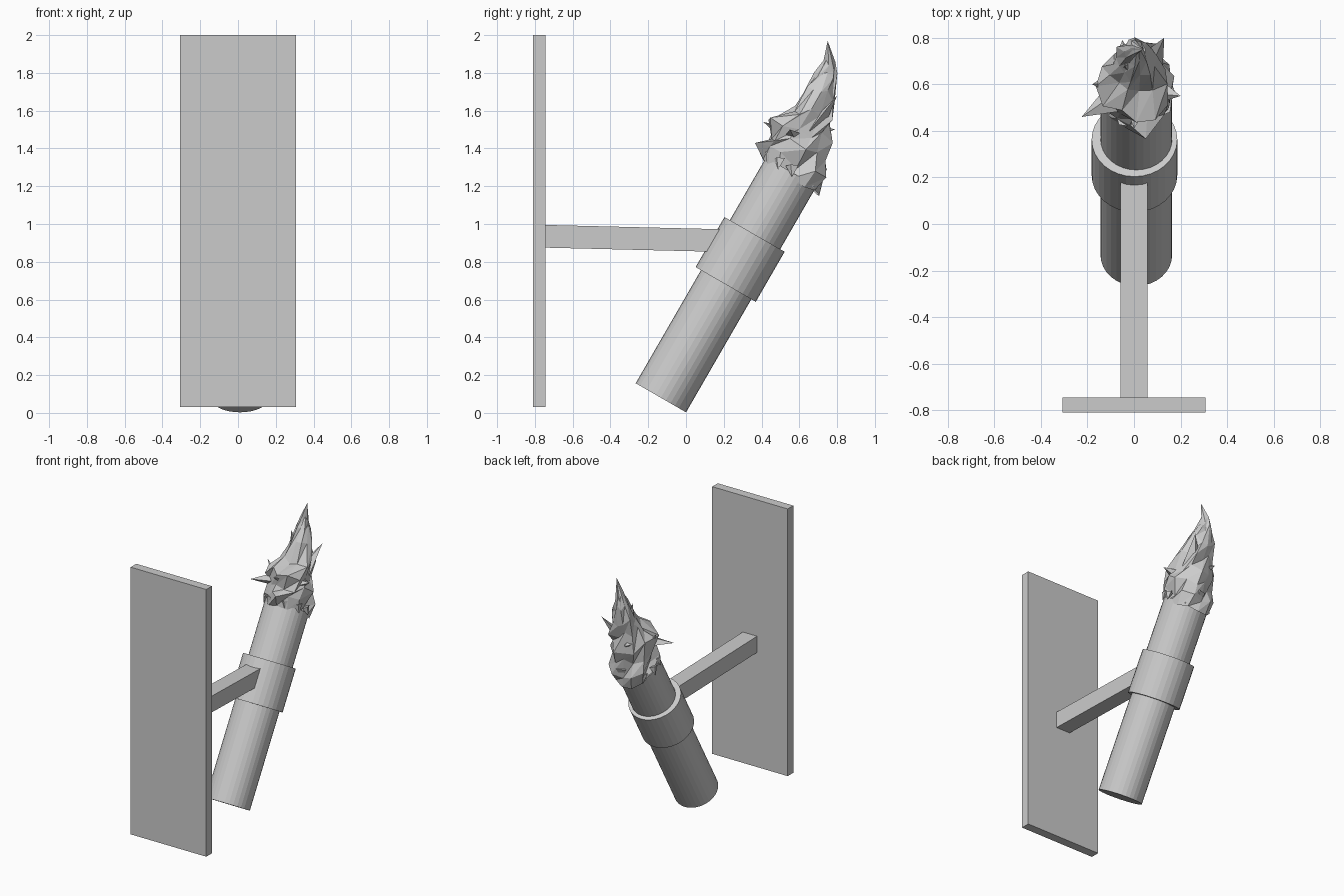
import bpy, bmesh, math, random
from mathutils import Vector, Matrix

old = bpy.data.objects.get("Cube")
if old:
    bpy.data.objects.remove(old, do_unlink=True)
random.seed(4)

grey = bpy.data.materials.new("plain grey")
grey.use_nodes = True
grey.diffuse_color = (0.6, 0.6, 0.6, 1)
grey.node_tree.nodes["Principled BSDF"].inputs["Base Color"].default_value = (0.6, 0.6, 0.6, 1)


def finish(bm, name):
    bmesh.ops.recalc_face_normals(bm, faces=bm.faces)
    mesh = bpy.data.meshes.new(name)
    bm.to_mesh(mesh)
    bm.free()
    mesh.materials.append(grey)
    obj = bpy.data.objects.new(name, mesh)
    bpy.context.collection.objects.link(obj)
    return obj


def beam(name, half_width, start, end, height):
    """Upright box of given height swept along y between two centre points (y, z)."""
    bm = bmesh.new()
    bmesh.ops.create_cube(bm, size=1)
    for v in bm.verts:
        y, z = start if v.co.y < 0 else end
        v.co = (v.co.x * 2 * half_width, y, z + v.co.z * height)
    return finish(bm, name)


def rod(name, x, base, length, radius):
    """Cylinder leaning 30 degrees back from its base centre (y, z)."""
    lean = Matrix.Rotation(math.radians(-30), 4, 'X')
    place = Matrix.Translation((x, *base)) @ lean @ Matrix.Translation((0, 0, length / 2))
    bm = bmesh.new()
    bmesh.ops.create_cone(bm, cap_ends=True, segments=32, radius1=radius,
                          radius2=radius, depth=length, matrix=place)
    return finish(bm, name)


# Wall plate, bracket arm, handle and collar
beam("wall_plate", 0.308, (-0.81, 1.015), (-0.745, 1.015), 1.97)
beam("bracket_arm", 0.058, (-0.75, 0.935), (0.2, 0.912), 0.12)
rod("torch_handle", 0.01, (-0.133, 0.08), 1.38, 0.154)
rod("holder_collar", 0.002, (0.21, 0.68), 0.306, 0.184)

# Crumpled flame body: rings of (y, z, x radius, y radius, tilt)
rings = [(0.557, 1.26, 0.15, 0.15, 30), (0.565, 1.32, 0.165, 0.2, 28),
         (0.59, 1.41, 0.165, 0.185, 20), (0.615, 1.5, 0.165, 0.18, 18),
         (0.665, 1.59, 0.14, 0.125, 15), (0.705, 1.68, 0.1, 0.095, 10),
         (0.74, 1.77, 0.055, 0.06, 0), (0.76, 1.84, 0.03, 0.035, 0)]
SIDES = 13
bm = bmesh.new()
loops = []
for i, (y, z, rx, ry, tilt) in enumerate(rings):
    loop = []
    for k in range(SIDES):
        a = math.tau * (k + 0.25 * i) / SIDES
        r = 1 if i == 0 else random.uniform(0.68, 1.08)
        dy = ry * r * math.sin(a)
        lift = random.uniform(-0.035, 0.035) if i else random.uniform(-0.03, 0.02)
        loop.append(bm.verts.new((0.01 + rx * r * math.cos(a), y + dy,
                                  z - dy * math.tan(math.radians(tilt)) + lift)))
    loops.append(loop)
for low, high in zip(loops, loops[1:]):
    for k in range(SIDES):
        n = (k + 1) % SIDES
        bm.faces.new((low[k], low[n], high[n]))
        bm.faces.new((low[k], high[n], high[k]))
tip = bm.verts.new((0.04, 0.75, 1.97))
for k in range(SIDES):
    bm.faces.new((loops[-1][k], loops[-1][(k + 1) % SIDES], tip))


def spike(base, point, radius):
    """Uneven four-sided tongue of flame."""
    base, point = Vector(base), Vector(point)
    turn = (point - base).to_track_quat('Z', 'Y')
    ring = [bm.verts.new(base + turn @ Vector((radius * math.cos(a), radius * 0.6 * math.sin(a), 0)))
            for a in (0.3, 1.8, 3.4, 5.0)]
    top = bm.verts.new(point)
    for k in range(4):
        bm.faces.new((ring[k], ring[(k + 1) % 4], top))
    bm.faces.new(ring[::-1])


# Separate flame tongues
spike((-0.03, 0.57, 1.46), (-0.225, 0.46, 1.45), 0.09)
spike((0.06, 0.58, 1.45), (0.2, 0.55, 1.5), 0.08)
spike((0.02, 0.56, 1.46), (0, 0.41, 1.54), 0.08)
spike((-0.02, 0.68, 1.62), (-0.04, 0.68, 1.78), 0.05)
spike((0.06, 0.68, 1.5), (0.13, 0.8, 1.68), 0.07)
spike((-0.04, 0.66, 1.5), (-0.05, 0.79, 1.5), 0.07)
spike((-0.08, 0.6, 1.4), (-0.18, 0.6, 1.56), 0.06)
spike((0.03, 0.72, 1.3), (0.03, 0.69, 1.19), 0.05)

# Ragged scraps hanging over the rim
for k in range(9):
    a = math.tau * (k + random.random() * 0.5) / 9
    dx, dy = 0.15 * math.cos(a), 0.13 * math.sin(a)
    z = 1.27 - dy * 0.577
    spike((0.01 + dx, 0.56 + dy, z + 0.04),
          (0.01 + dx * 1.12, 0.56 + dy * 1.12, z - 0.02), 0.035)
finish(bm, "flame")
